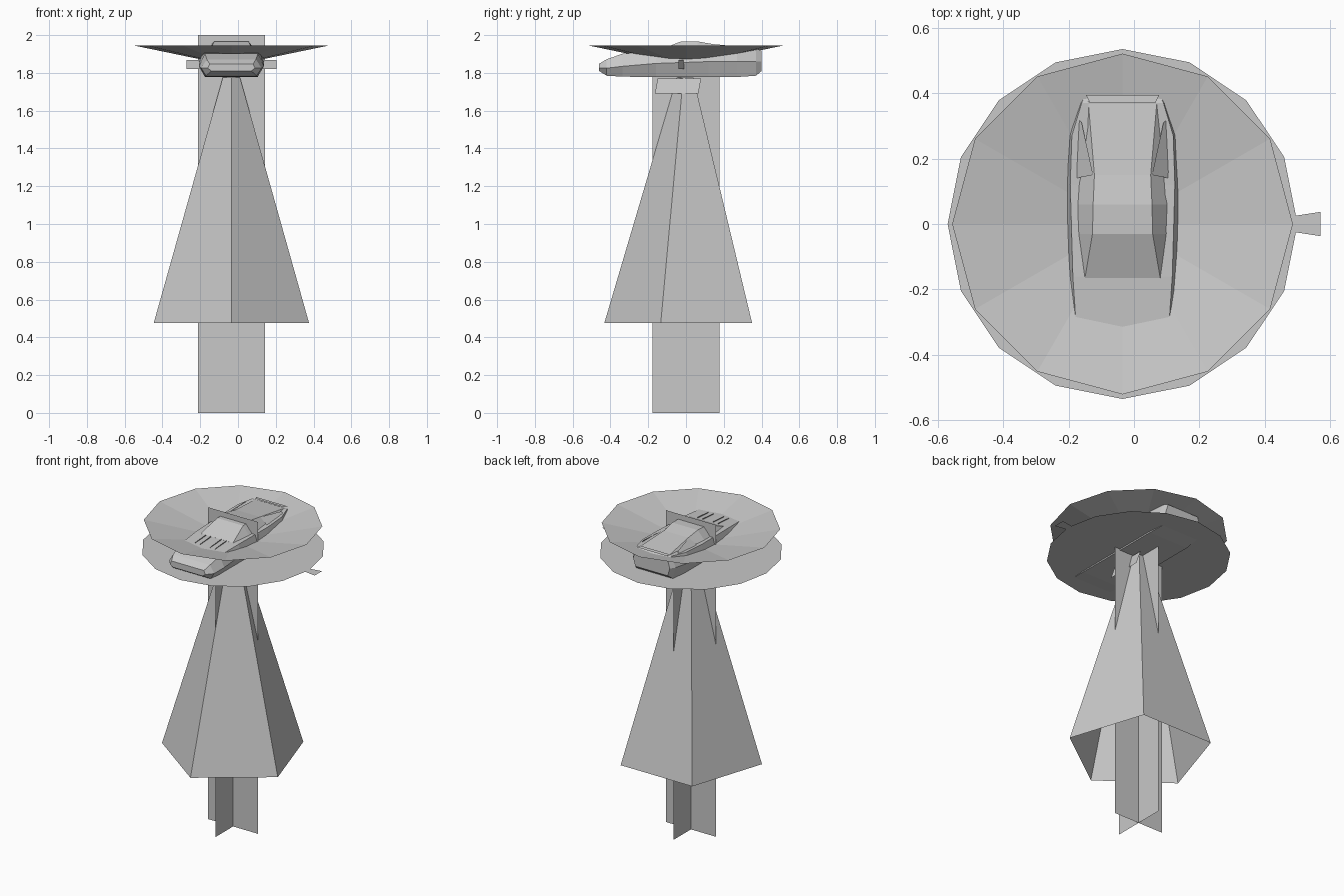
import bpy, bmesh, math

if "Cube" in bpy.data.objects:
    bpy.data.objects.remove(bpy.data.objects["Cube"])

CX = -0.035  # shared centre line of the post, skirt, dish and car

grey = bpy.data.materials.new("plain grey")
grey.diffuse_color = (0.58, 0.58, 0.58, 1)
grey.use_nodes = True
grey.node_tree.nodes["Principled BSDF"].inputs["Base Color"].default_value = grey.diffuse_color


def make(name, verts, faces, fix=False):
    """Mesh object from points; x is measured from the centre line."""
    me = bpy.data.meshes.new(name)
    me.from_pydata([(x + CX, y, z) for x, y, z in verts], [], faces)
    if fix:
        bm = bmesh.new()
        bm.from_mesh(me)
        bmesh.ops.recalc_face_normals(bm, faces=bm.faces)
        bm.to_mesh(me)
        bm.free()
    me.materials.append(grey)
    ob = bpy.data.objects.new(name, me)
    bpy.context.collection.objects.link(ob)
    return ob


def ring(n, r, z, start=0.0):
    return [(r * math.cos(start + 2 * math.pi * i / n),
             r * math.sin(start + 2 * math.pi * i / n), z) for i in range(n)]


def loft(name, sections):
    """Closed skin over equal-length rings of points."""
    n = len(sections[0])
    verts = [p for s in sections for p in s]
    faces = [(k * n + i, k * n + (i + 1) % n, (k + 1) * n + (i + 1) % n, (k + 1) * n + i)
             for k in range(len(sections) - 1) for i in range(n)]
    faces += [tuple(range(n)), tuple(range(len(verts) - n, len(verts)))]
    return make(name, verts, faces, True)


def half_section(y, pts):
    """Mirror a half outline of (width, height) into a full ring."""
    return [(w, y, z) for w, z in pts] + [(-w, y, z) for w, z in reversed(pts)]


# crossed upright panels
W = 0.178
make("post_panel_wide", [(-W, 0, 0), (W, 0, 0), (W, 0, 2), (-W, 0, 2)], [(0, 1, 2, 3)])
make("post_panel_deep", [(0, -W, 0), (0, W, 0), (0, W, 1.79), (0, -W, 1.79)], [(0, 1, 2, 3)])

# five-sided open skirt, one corner to the front
low = ring(5, 0.432, 0.477, -math.pi / 2)
high = ring(5, 0.048, 1.775, -math.pi / 2)
make("skirt", low + high, [(i, (i + 1) % 5, 5 + (i + 1) % 5, 5 + i) for i in range(5)])

# small slanted tag under the disc
make("side_tag", [(0.072, -0.165, 1.69), (0.072, 0.065, 1.69),
                  (0.052, 0.08, 1.77), (0.052, -0.15, 1.77)], [(0, 1, 2, 3)])

# flat disc with a flared grip
make("flat_disc", ring(16, 0.535, 1.785), [tuple(range(16))])
make("disc_grip", [(0.527, -0.025, 1.785), (0.605, -0.037, 1.785),
                   (0.605, 0.037, 1.785), (0.527, 0.025, 1.785)], [(0, 1, 2, 3)])

# shallow twelve-sided dish
make("dish", ring(12, 0.521, 1.946) + [(0, 0, 1.838)],
     [(i, (i + 1) % 12, 12) for i in range(12)])

# car body: y, lower width, lower z, side width, side z, shoulder width, shoulder z
body = [(-0.46, .105, 1.81, .125, 1.825, .115, 1.848),
        (-0.42, .135, 1.785, .160, 1.825, .130, 1.872),
        (-0.335, .140, 1.78, .172, 1.835, .140, 1.902),
        (-0.16, .140, 1.778, .172, 1.85, .152, 1.912),
        (0.12, .140, 1.778, .174, 1.86, .160, 1.916),
        (0.27, .140, 1.778, .174, 1.86, .155, 1.922),
        (0.37, .130, 1.785, .150, 1.86, .125, 1.928),
        (0.40, .115, 1.81, .130, 1.86, .112, 1.918)]
loft("car_body", [half_section(y, [(a, b), (c, d), (e, f)])
                  for y, a, b, c, d, e, f in body])

# car cabin: y, base width, base z, roof width, roof z
cabin = [(-0.165, .125, 1.90, .115, 1.912),
         (-0.03, .145, 1.90, .092, 1.965),
         (0.06, .150, 1.90, .090, 1.967),
         (0.15, .145, 1.90, .086, 1.951),
         (0.375, .115, 1.91, .105, 1.927)]
loft("car_cabin", [half_section(y, [(a, b), (c, d)]) for y, a, b, c, d in cabin])

# wing mirrors, rear side rails and hood ribs on both sides
for s, side in ((-1, "left"), (1, "right")):
    tri = [(s * .165, -0.04), (s * .238, -0.04), (s * .165, -0.01)]
    loft("mirror_" + side, [[(x, y, z) for x, y in tri] for z in (1.82, 1.868)])
    make("rear_rail_" + side, [(s * .142, 0.14, 1.915), (s * .090, 0.15, 1.952),
                               (s * .125, 0.31, 1.936), (s * .135, 0.32, 1.92)],
         [(0, 1, 2, 3)])
    for k, w in enumerate((.036, .072)):
        make("hood_rib_%s_%d" % (side, k + 1),
             [(s * w, -0.29, 1.900), (s * w, -0.17, 1.908), (s * w, -0.17, 1.918),
              (s * w, -0.28, 1.909)], [(0, 1, 2, 3)])

# rear lip
make("rear_lip", [(-.10, 0.37, 1.934), (.10, 0.37, 1.934),
                  (.112, 0.395, 1.932), (-.112, 0.395, 1.932)], [(0, 1, 2, 3)])
